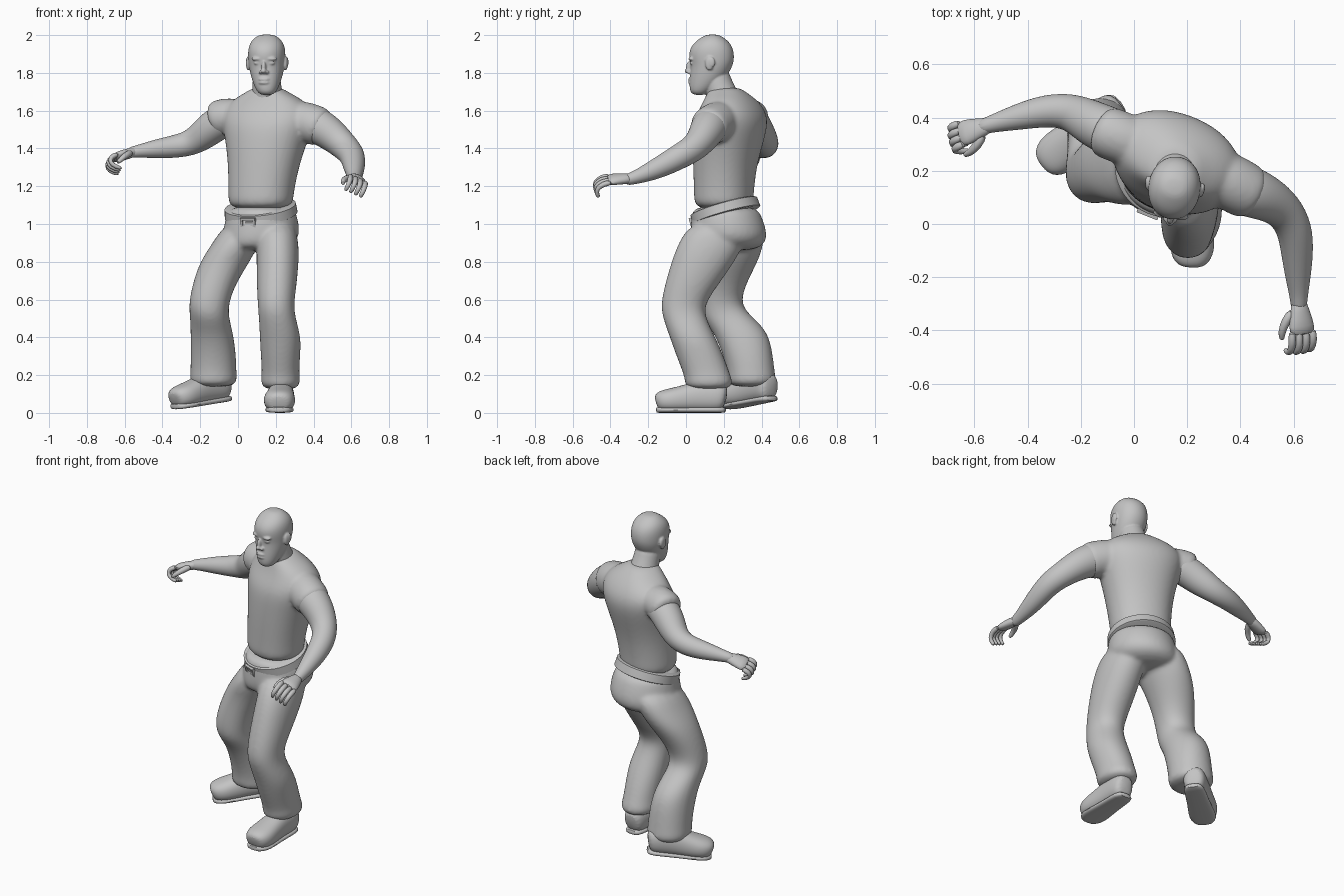
import bpy, bmesh
from math import sin, cos, pi, radians
from mathutils import Matrix, Vector

cube = bpy.data.objects.get("Cube")
if cube:
    bpy.data.objects.remove(cube, do_unlink=True)

grey = bpy.data.materials.new("plain grey")
grey.use_nodes = True
colour = (0.55, 0.55, 0.55, 1)
grey.diffuse_color = colour
grey.node_tree.nodes["Principled BSDF"].inputs["Base Color"].default_value = colour

IDENTITY = Matrix.Identity(4)
X_AXIS, Z_AXIS = Vector((1, 0, 0)), Vector((0, 0, 1))
BODY_YAW = Matrix.Rotation(radians(-22), 4, 'Z')


def finish(bm, name, levels=2, sharp=60, voxel=0, relax=0):
    """Turn a bmesh into a smooth-shaded object, fusing its shells if voxel is set."""
    bmesh.ops.recalc_face_normals(bm, faces=bm.faces)
    mesh = bpy.data.meshes.new(name)
    bm.to_mesh(mesh)
    bm.free()
    mesh.materials.append(grey)
    obj = bpy.data.objects.new(name, mesh)
    bpy.context.collection.objects.link(obj)
    if levels:
        mod = obj.modifiers.new("subdivide", 'SUBSURF')
        mod.levels = mod.render_levels = levels
    if voxel:
        mod = obj.modifiers.new("fuse", 'REMESH')
        mod.mode = 'VOXEL'
        mod.voxel_size = voxel
        mod.use_smooth_shade = True
        mod = obj.modifiers.new("relax", 'SMOOTH')
        mod.iterations = relax
    bpy.ops.object.select_all(action='DESELECT')
    obj.select_set(True)
    bpy.context.view_layer.objects.active = obj
    bpy.ops.object.shade_smooth_by_angle(angle=radians(sharp))


def skin(bm, rings):
    """Bridge rings of points and close both ends."""
    loops = [[bm.verts.new(p) for p in ring] for ring in rings]
    count = len(loops[0])
    for low, high in zip(loops, loops[1:]):
        for i in range(count):
            j = (i + 1) % count
            bm.faces.new((low[i], low[j], high[j], high[i]))
    bm.faces.new(loops[0])
    bm.faces.new(loops[-1])


def oval(centre, u, v, a, b, count, power=1.0):
    points = []
    for i in range(count):
        t = 2 * pi * i / count
        c, s = cos(t), sin(t)
        c = abs(c) ** power * (1 if c > 0 else -1)
        s = abs(s) ** power * (1 if s > 0 else -1)
        points.append(centre + u * (a * c) + v * (b * s))
    return points


def stack(bm, rows, turn=IDENTITY, power=1.0, count=16):
    """Loft level ovals; each row is x, y, z, half width, half depth."""
    u, v = turn.col[0].xyz, turn.col[1].xyz
    skin(bm, [oval(Vector((x, y, z)), u, v, a, b, count, power)
              for x, y, z, a, b in rows])


def tube(bm, rows, ref=Z_AXIS, count=12, power=1.0):
    """Sweep ovals along a path; each row is x, y, z, half width, half height."""
    points = [Vector(r[:3]) for r in rows]
    rings = []
    for i, p in enumerate(points):
        d = (points[min(i + 1, len(points) - 1)] - points[max(i - 1, 0)]).normalized()
        u = d.cross(ref).normalized()
        rings.append(oval(p, u, u.cross(d), rows[i][3], rows[i][-1], count, power))
    skin(bm, rings)


def blob(bm, frame, centre, size):
    m = frame @ Matrix.Translation(centre) @ Matrix.Diagonal((*size, 1))
    bmesh.ops.create_uvsphere(bm, u_segments=16, v_segments=10, radius=1, matrix=m)


# Shirt with cap sleeves, turned towards the model's right
bm = bmesh.new()
stack(bm, [
    (.12, .2, 1.07, .175, .155), (.12, .2, 1.15, .176, .154),
    (.135, .205, 1.3, .192, .164), (.15, .222, 1.43, .222, .182),
    (.16, .235, 1.53, .255, .19), (.16, .245, 1.6, .255, .162),
    (.157, .235, 1.66, .195, .128), (.155, .215, 1.7, .11, .1),
    (.155, .205, 1.725, .075, .075)], BODY_YAW, .92)
tube(bm, [(.06, .28, 1.56, .09), (-.02, .315, 1.57, .102),
          (-.09, .34, 1.565, .104), (-.135, .362, 1.545, .099)])
tube(bm, [(.25, .21, 1.56, .1), (.34, .17, 1.545, .112),
          (.42, .125, 1.52, .111), (.46, .108, 1.5, .102)])
finish(bm, "shirt", voxel=.011, relax=6)

# Head, neck and features
HEAD = Matrix.Translation((.152, .13, 0)) @ Matrix.Rotation(radians(-8), 4, 'Z')
profile = [  # height, front, back, half width
    (1.682, .04, .1, .03), (1.7, .02, .13, .052), (1.74, .016, .18, .071),
    (1.79, .019, .225, .087), (1.84, .024, .25, .097), (1.875, .014, .258, .1),
    (1.92, .014, .255, .101), (1.96, .04, .235, .09), (1.988, .08, .2, .064),
    (2.004, .11, .17, .034)]
bm = bmesh.new()
stack(bm, [(.152, (f + r) / 2, z, w, (r - f) / 2) for z, f, r, w in profile],
      HEAD, .95)
tube(bm, [(.155, .21, 1.6, .11), (.155, .195, 1.68, .085),
          (.152, .165, 1.75, .078), (.15, .15, 1.82, .072)])
blob(bm, HEAD, (0, -.114, 1.828), (.013, .018, .034))
blob(bm, HEAD, (0, -.122, 1.81), (.016, .018, .013))
for z in (1.766, 1.748):
    blob(bm, HEAD, (0, -.103, z), (.031, .017, .01))
for side in (-1, 1):
    blob(bm, HEAD, (.017 * side, -.112, 1.804), (.011, .013, .01))
    blob(bm, HEAD, (.038 * side, -.093, 1.852), (.018, .013, .01))
    blob(bm, HEAD, (.037 * side, -.095, 1.874), (.032, .018, .011))
    blob(bm, HEAD, (.1 * side, .008, 1.85), (.012, .024, .038))
    blob(bm, HEAD, (.104 * side, .018, 1.856), (.01, .021, .03))
finish(bm, "head", voxel=.005, relax=3)

# Arms, each running from inside the chest to the wrist
arms = {
    "right": [(.01, .31, 1.56, .085), (-.08, .342, 1.555, .097),
              (-.165, .382, 1.49, .09), (-.24, .425, 1.43, .072),
              (-.33, .428, 1.41, .064), (-.44, .402, 1.397, .051),
              (-.53, .378, 1.385, .034), (-.59, .36, 1.375, .028)],
    "left": [(.31, .17, 1.55, .085), (.41, .13, 1.53, .105), (.495, .1, 1.475, .092),
             (.565, .055, 1.41, .077), (.607, -.02, 1.365, .071),
             (.615, -.12, 1.31, .062), (.617, -.21, 1.268, .048),
             (.62, -.28, 1.242, .034), (.62, -.33, 1.23, .03)]}
for side, path in arms.items():
    bm = bmesh.new()
    tube(bm, path)
    finish(bm, side + "_arm")


def hand(name, wrist, forward, thumb_side, tilt, curl):
    """Palm, four bent fingers and a thumb; y points to the fingertips."""
    f = Vector(forward).normalized()
    x = f.cross(Z_AXIS).normalized()
    z = x.cross(f)
    frame = Matrix.Translation(wrist) @ Matrix((x, f, z)).transposed().to_4x4()
    frame = frame @ Matrix.Rotation(radians(tilt), 4, 'Y')
    frame = frame @ Matrix.Diagonal((thumb_side * 1.1, 1.1, 1.1, 1))
    bm = bmesh.new()
    tube(bm, [(0, -.03, 0, .026, .024), (0, .02, 0, .036, .025),
              (0, .07, 0, .05, .024), (0, .1, -.004, .045, .018)])
    for i in range(4):
        across = -.039 + .026 * i
        reach = .01 * sin(pi * (i + .5) / 4)
        tube(bm, [(across, .08, 0, .015), (across, .118 + reach, -.004, .015),
                  (across, .15 + reach - curl, -.03, .013),
                  (across, .152 - curl * 2, -.058, .012),
                  (across, .142 - curl * 3, -.076, .009)], X_AXIS, 8)
    tube(bm, [(.02, .01, -.005, .018), (.05, .045, -.018, .018),
              (.062, .08, -.035, .014), (.058, .11, -.05, .01)], Z_AXIS, 8)
    bm.transform(frame)
    finish(bm, name, 1)


hand("left_hand", (.622, -.31, 1.24), (.12, -1, -.04), 1, -24, 0)
hand("right_hand", (-.56, .367, 1.378), (-.9, -.28, -.25), -1, 22, .018)

# Trousers: hips and legs fused into one garment
bm = bmesh.new()
stack(bm, [
    (.12, .205, 1.1, .178, .168), (.125, .215, 1.04, .194, .19),
    (.125, .225, .96, .208, .208), (.113, .225, .9, .2, .205),
    (.09, .215, .855, .14, .15)], BODY_YAW)
legs = [
    [(.2, .18, 1.02, .1, .15), (.21, .135, .9, .114, .18),
     (.21, .09, .8, .114, .17), (.205, .03, .68, .108, .145),
     (.2, -.02, .57, .097, .117), (.208, -.008, .5, .099, .116),
     (.225, .035, .4, .112, .123), (.225, .075, .3, .106, .128),
     (.225, .112, .2, .1, .125), (.225, .12, .17, .108, .13),
     (.225, .12, .12, .094, .12)],
    [(.05, .26, 1.02, .11, .15), (-.01, .238, .9, .127, .182),
     (-.07, .232, .8, .135, .152), (-.128, .198, .68, .116, .12),
     (-.157, .18, .57, .107, .107), (-.15, .225, .5, .105, .14),
     (-.138, .295, .42, .115, .147), (-.13, .33, .3, .123, .133),
     (-.13, .345, .21, .124, .128), (-.13, .348, .18, .128, .132),
     (-.13, .345, .135, .114, .118)]]
for rows in legs:
    stack(bm, rows, IDENTITY, .94)
finish(bm, "trousers", voxel=.011, relax=7)

# Belt and buckle, tipped so the front sits lower
BELT = (Matrix.Translation((.12, .207, 1.07)) @ BODY_YAW
        @ Matrix.Rotation(radians(17), 4, 'X'))
bm = bmesh.new()
skin(bm, [oval(Vector((0, 0, z)), X_AXIS, Vector((0, 1, 0)), .187 + g, .178 + g, 40)
          for z, g in ((-.028, 0), (-.024, .008), (.024, .004), (.028, -.004))])
bm.transform(BELT)
finish(bm, "belt", 0, 35)

bm = bmesh.new()
for x, z, w, h in ((0, .02, .08, .012), (0, -.02, .08, .012),
                   (.036, 0, .012, .05), (-.036, 0, .012, .05), (.01, 0, .05, .01)):
    bmesh.ops.create_cube(bm, size=1, matrix=BELT
                          @ Matrix.Translation((x, -.184, z - .008))
                          @ Matrix.Diagonal((w, .022, h, 1)))
finish(bm, "buckle", 0, 30)

# Shoes: rounded uppers on flat soles
last = [(.185, .065, .045, .055), (.15, .075, .068, .08), (.05, .08, .07, .085),
        (-.04, .065, .078, .072), (-.12, .055, .088, .064), (-.17, .052, .07, .054),
        (-.19, .045, .04, .035)]
places = {"left": ((.225, .03, .01), -3, 0), "right": ((-.19, .345, .05), -51, 7)}
for side, (spot, yaw, pitch) in places.items():
    frame = (Matrix.Translation(spot) @ Matrix.Rotation(radians(yaw), 4, 'Z')
             @ Matrix.Rotation(radians(pitch), 4, 'X'))
    bm = bmesh.new()
    tube(bm, [(0, y, z, a, b) for y, z, a, b in last], Z_AXIS, 16, .85)
    for v in bm.verts:
        v.co.z = max(v.co.z, 0)
    bm.transform(frame)
    finish(bm, side + "_shoe")
    bm = bmesh.new()
    tube(bm, [(0, y, .006, a - .006, .016) for y, z, a, b in last], Z_AXIS, 12, .6)
    bm.transform(frame)
    finish(bm, side + "_sole", 1)
